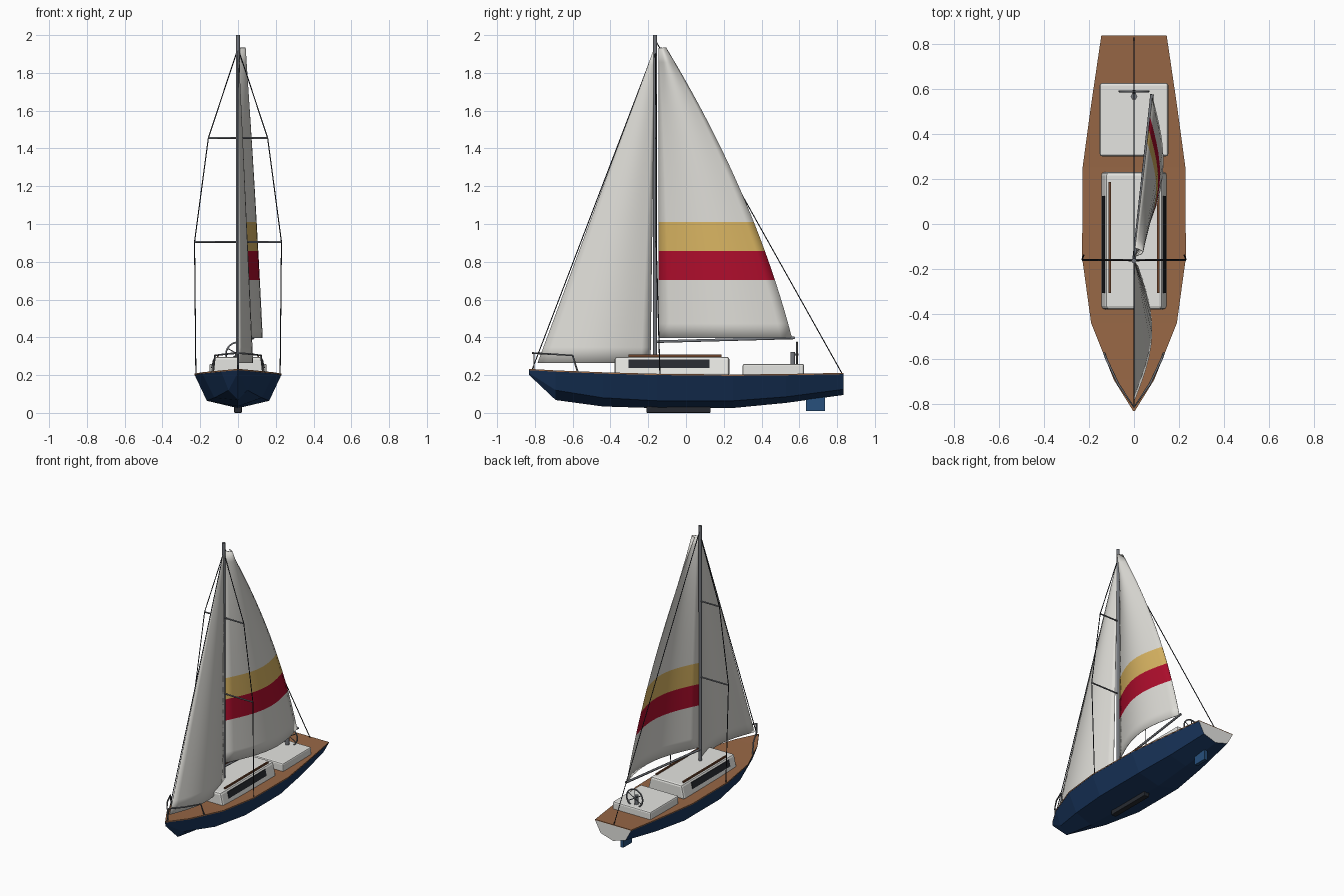
import bpy, bmesh, math
from mathutils import Vector

if "Cube" in bpy.data.objects:
    bpy.data.objects.remove(bpy.data.objects["Cube"])


def material(name, *rgb):
    m = bpy.data.materials.new(name)
    m.use_nodes = True
    m.diffuse_color = (*rgb, 1)
    m.node_tree.nodes["Principled BSDF"].inputs["Base Color"].default_value = (*rgb, 1)
    return m


NAVY = material("navy hull", .01, .038, .115)
BLUE = material("rudder blue", .02, .08, .2)
TEAK = material("teak deck", .31, .135, .06)
WOOD = material("dark wood", .16, .06, .025)
WHITE = material("white gelcoat", .78, .78, .75)
CANVAS = material("sail canvas", .72, .71, .67)
RED = material("sail red", .42, .004, .025)
GOLD = material("sail gold", .68, .45, .12)
METAL = material("grey metal", .17, .18, .2)
DARK = material("dark fittings", .02, .023, .03)


def add_object(name, bm, *mats, smooth=False):
    bmesh.ops.recalc_face_normals(bm, faces=bm.faces)
    me = bpy.data.meshes.new(name)
    bm.to_mesh(me)
    bm.free()
    for m in mats:
        me.materials.append(m)
    for p in me.polygons:
        p.use_smooth = smooth
    ob = bpy.data.objects.new(name, me)
    bpy.context.collection.objects.link(ob)
    return ob


def box(name, lo, hi, mat, bevel=0, taper=1):
    bm = bmesh.new()
    bmesh.ops.create_cube(bm, size=1)
    for v in bm.verts:
        s = taper if v.co.z > 0 else 1
        v.co = Vector([(a + b) / 2 + c * (b - a) for a, b, c in zip(lo, hi, v.co)])
        v.co.x *= s
    ob = add_object(name, bm, mat)
    if bevel:
        mod = ob.modifiers.new("rounded edges", "BEVEL")
        mod.width, mod.segments = bevel, 2
    return ob


def tube(name, points, radius, mat, cyclic=False):
    cu = bpy.data.curves.new(name, "CURVE")
    cu.dimensions = "3D"
    cu.bevel_depth, cu.bevel_resolution = radius, 1
    cu.use_fill_caps = True
    sp = cu.splines.new("POLY")
    sp.points.add(len(points) - 1)
    for p, co in zip(sp.points, points):
        p.co = (*co, 1)
    sp.use_cyclic_u = cyclic
    cu.materials.append(mat)
    ob = bpy.data.objects.new(name, cu)
    bpy.context.collection.objects.link(ob)
    return ob


# Hull stations: y, sheer half width, sheer z, chine half width, chine z, keel z
STATIONS = [
    (-.83, .003, .228, .002, .21, .2),
    (-.69, .09, .22, .05, .12, .068),
    (-.44, .19, .21, .125, .08, .034),
    (-.15, .23, .202, .165, .064, .025),
    (.25, .228, .198, .165, .064, .026),
    (.53, .19, .201, .135, .085, .053),
    (.835, .145, .207, .1, .125, .095),
]


def loft(rings, closed):
    bm = bmesh.new()
    rows = [[bm.verts.new(c) for c in r] for r in rings]
    n = len(rows[0])
    for a, b in zip(rows, rows[1:]):
        for i in range(n if closed else n - 1):
            j = (i + 1) % n
            bm.faces.new((a[i], a[j], b[j], b[i]))
    if closed:
        bm.faces.new(rows[0])
        bm.faces.new(rows[-1])
    return bm


# Hull with pale transom
hull = add_object("hull", loft([[(w, y, z), (c, y, cz), (0, y, k), (-c, y, cz), (-w, y, z)]
                                for y, w, z, c, cz, k in STATIONS], True), NAVY, WHITE)
for p in hull.data.polygons:
    if p.normal.y > .9:
        p.material_index = 1

# Deck slab following the sheer
add_object("deck", loft([[(w, y, z - .002), (w, y, z + .005), (-w, y, z + .005), (-w, y, z - .002)]
                         for y, w, z, *_ in STATIONS], True), TEAK)

# Keel and rudder
box("keel", (-.02, -.21, 0), (.02, .13, .035), DARK, .004)
box("rudder", (-.012, .635, .01), (.012, .735, .12), BLUE)

# Cabin, cockpit and side details
cabin = box("cabin", (-.148, -.378, .195), (.148, .23, .297), WHITE, .014, .84)
box("cockpit", (-.152, .3, .195), (.152, .625, .26), WHITE, .01)
for side, s in (("left", 1), ("right", -1)):
    win = box(side + "_window", (-.003, -.305, -.023), (.003, .125, .023), DARK)
    win.location = (s * .1345, 0, .26)
    win.rotation_euler.y = -s * math.atan2(.0237, .102)
    box(side + "_handrail", (s * .107 - .005, -.305, .295), (s * .107 + .005, .187, .308), WOOD)

# Steering wheel on a pedestal
tube("wheel_pedestal", [(0, .565, .25), (0, .565, .322)], .015, METAL)
HUB = Vector((0, .588, .31))


def rim(a):
    return HUB + .064 * Vector((math.cos(a), 0, math.sin(a)))


tube("wheel_rim", [rim(math.tau * i / 24) for i in range(24)], .005, METAL, True)
for i in range(3):
    a = math.pi * i / 3 + math.pi / 6
    tube("wheel_spoke", [rim(a), rim(a + math.pi)], .003, METAL)
tube("wheel_axle", [(0, .56, .31), (0, .595, .31)], .006, METAL)

# Mast and boom
MAST_Y = -.163
mast = tube("mast", [(0, MAST_Y, .2), (0, MAST_Y, 2)], .011, METAL)
mast.data.bevel_resolution = 3
tube("boom", [(0, MAST_Y, .377), (.08, .575, .397)], .008, METAL)


def sail(name, z0, z1, luff, leech, belly, angle, rows=20, cols=12):
    rings = []
    for r in range(rows + 1):
        u = r / rows
        y0, y1 = luff(u), leech(u)
        ring = []
        for c in range(cols + 1):
            s = c / cols
            x = angle * (y1 - y0) * s + belly(u) * math.sin(math.pi * s)
            ring.append((x, y0 + (y1 - y0) * s, z0 + (z1 - z0) * u))
        rings.append(ring)
    ob = add_object(name, loft(rings, False), CANVAS, RED, GOLD, smooth=True)
    mod = ob.modifiers.new("cloth thickness", "SOLIDIFY")
    mod.thickness, mod.offset = .003, 0
    return ob


# Mainsail with two coloured bands
main = sail("mainsail", .396, 1.933, lambda u: -.145,
            lambda u: .561 - .667 * u + .268 * u * (1 - u),
            lambda u: .037 + .048 * (1 - u), .115)
for p in main.data.polygons:
    band = int((p.center.z - .396) / .1537)
    p.material_index = {2: 1, 3: 2}.get(band, 0)

# Headsail
sail("headsail", .265, 1.925, lambda u: -.785 + .615 * u,
     lambda u: -.188 + .022 * u, lambda u: .068 * (1 - u) + .002, .03)

# Standing rigging
tube("forestay", [(0, -.815, .228), (0, MAST_Y, 1.935)], .003, DARK)
tube("backstay", [(0, .828, .205), (0, MAST_Y, 1.975)], .003, DARK)
SPREADERS = ((.23, .905), (.157, 1.455))
for side, s in (("left", 1), ("right", -1)):
    path = [(s * .223, -.138, .2)] + [(s * x, -.158, z) for x, z in SPREADERS]
    tube(side + "_shroud", path + [(0, MAST_Y, 1.93)], .003, DARK)
for x, z in SPREADERS:
    tube("spreader", [(-x, -.16, z), (x, -.16, z)], .005, METAL)

# Bow rail
half = [(.132, -.572, .212), (.122, -.6, .304), (.07, -.71, .311)]
tube("bow_rail", half + [(0, -.812, .317)] + [(-x, y, z) for x, y, z in reversed(half)], .005, METAL)
tube("bow_rail_post", [(0, -.805, .225), (0, -.805, .317)], .004, METAL)
